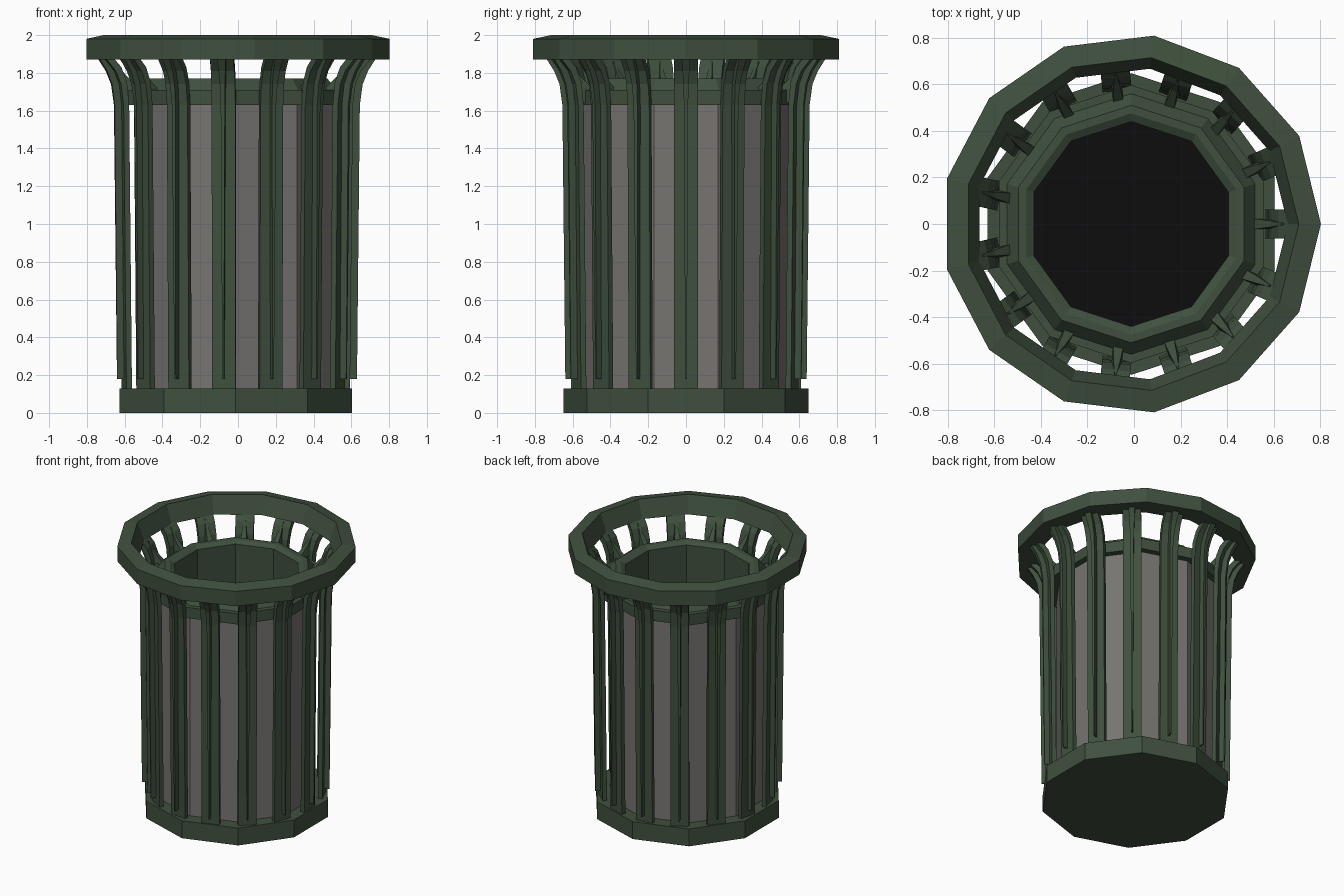
import bpy, bmesh, math
from mathutils import Vector

if "Cube" in bpy.data.objects:
    bpy.data.objects.remove(bpy.data.objects["Cube"])

CX = -0.012  # odd-sided rim shifts the axis slightly


def material(name, rgb):
    m = bpy.data.materials.new(name)
    m.diffuse_color = (*rgb, 1)
    m.use_nodes = True
    m.node_tree.nodes["Principled BSDF"].inputs["Base Color"].default_value = m.diffuse_color
    return m


GREEN = material("dark green", (0.050, 0.080, 0.048))
GREY = material("warm grey", (0.185, 0.177, 0.166))
BLACK = material("black", (0.004, 0.004, 0.004))


def finish(name, bm, mat):
    bmesh.ops.recalc_face_normals(bm, faces=bm.faces)
    me = bpy.data.meshes.new(name)
    bm.to_mesh(me)
    bm.free()
    me.materials.append(mat)
    ob = bpy.data.objects.new(name, me)
    ob.location.x = CX
    bpy.context.collection.objects.link(ob)
    return ob


def lathe(name, profile, sides, start, mat, closed=False):
    """Revolve (radius, z) points; open ends are capped unless closed."""
    bm = bmesh.new()
    rings = []
    for r, z in profile:
        rings.append([bm.verts.new((r * math.cos(start + math.tau * i / sides),
                                    r * math.sin(start + math.tau * i / sides), z))
                      for i in range(sides)])
    pairs = list(zip(rings, rings[1:]))
    if closed:
        pairs.append((rings[-1], rings[0]))
    else:
        bm.faces.new(rings[0])
        bm.faces.new(rings[-1])
    for a, b in pairs:
        for i in range(sides):
            j = (i + 1) % sides
            bm.faces.new((a[i], a[j], b[j], b[i]))
    return finish(name, bm, mat)


def sweep(bm, sections, angle):
    """Bridge sections (inner r, outer r, z inner, z outer, half width) into a solid."""
    c, s = math.cos(angle), math.sin(angle)

    def vert(r, t, z):
        return bm.verts.new(Vector((r * c - t * s, r * s + t * c, z)))
    loops = [[vert(ri, -w, zi), vert(ro, -w, zo), vert(ro, w, zo), vert(ri, w, zi)]
             for ri, ro, zi, zo, w in sections]
    for a, b in zip(loops, loops[1:]):
        for i in range(4):
            j = (i + 1) % 4
            bm.faces.new((a[i], a[j], b[j], b[i]))
    bm.faces.new(loops[0])
    bm.faces.new(loops[-1])


Q = math.pi / 2

# Ten-sided base, panel drum, and collar with bin liner
lathe("base", [(0.648, 0), (0.648, 0.13)], 10, Q, GREEN)
lathe("panel_drum", [(0.55, 0.12), (0.55, 1.64), (0.46, 1.64), (0.46, 0.12)],
      10, Q, GREY, closed=True)
lathe("collar_and_liner",
      [(0.44, 0.14), (0.44, 1.75), (0.475, 1.77), (0.51, 1.77), (0.56, 1.71),
       (0.597, 1.71), (0.597, 1.63), (0.455, 1.63), (0.455, 0.14)],
      10, Q, GREEN, closed=True)
lathe("liner_floor", [(0.44, 0.14), (0.44, 0.15)], 10, Q, BLACK)

# Thirteen-sided top rim
lathe("top_rim", [(0.815, 1.87), (0.815, 1.98), (0.72, 2.0), (0.672, 1.87)],
      13, 0, GREEN, closed=True)

# Fifteen flared slats: flat strip, thin outer fin, inner gusset
strip = [(0.575, 0.605, 0.12, 0.12, 0.063), (0.59, 0.62, 1.63, 1.63, 0.063),
         (0.602, 0.634, 1.75, 1.74, 0.063), (0.632, 0.662, 1.83, 1.81, 0.063),
         (0.68, 0.715, 1.885, 1.875, 0.063)]
fin = [(0.59, 0.642, 0.18, 0.18, 0.004), (0.60, 0.657, 1.63, 1.63, 0.011),
       (0.615, 0.672, 1.75, 1.74, 0.014), (0.645, 0.70, 1.825, 1.81, 0.018),
       (0.70, 0.738, 1.88, 1.87, 0.022)]
gusset = [(0.53, 0.60, 1.64, 1.64, 0.022), (0.53, 0.61, 1.72, 1.72, 0.022),
          (0.60, 0.63, 1.79, 1.79, 0.013), (0.65, 0.67, 1.86, 1.85, 0.004)]
for name, sections in (("slat_strips", strip), ("slat_fins", fin),
                       ("slat_gussets", gusset)):
    bm = bmesh.new()
    for k in range(15):
        sweep(bm, sections, math.tau * k / 15)
    finish(name, bm, GREEN)
